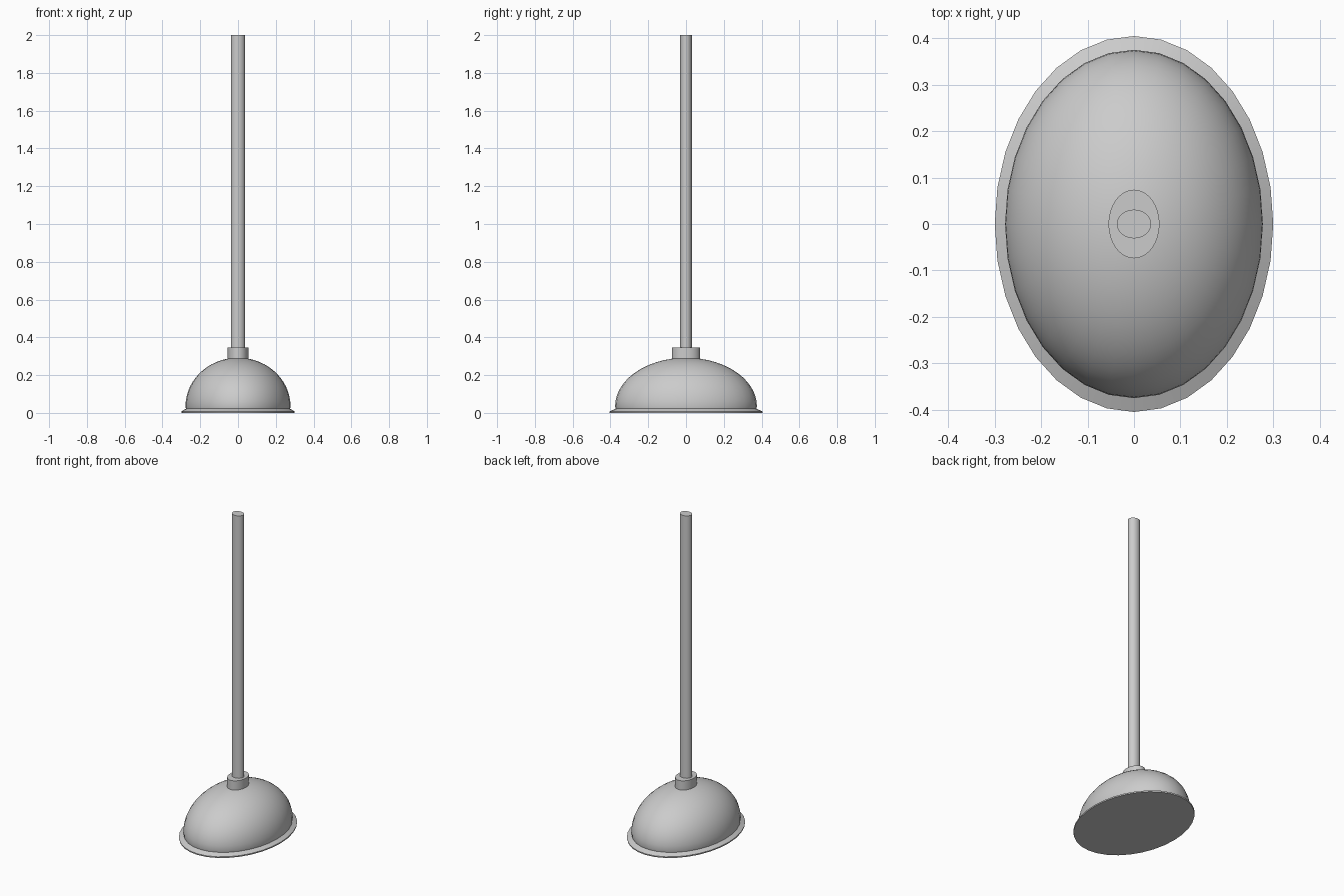
import bpy, bmesh, math

if "Cube" in bpy.data.objects:
    bpy.data.objects.remove(bpy.data.objects["Cube"])

SEG = 32

def lathe(name, profile, ratio, angle=40):
    """Revolve (x radius, z) points into a closed oval solid; y radius = x radius * ratio."""
    bm = bmesh.new()
    rings = []
    for r, z in profile:
        rings.append([bm.verts.new((r * math.cos(2 * math.pi * i / SEG),
                                    r * ratio * math.sin(2 * math.pi * i / SEG), z))
                      for i in range(SEG)])
    for a, b in zip(rings, rings[1:]):
        for i in range(SEG):
            j = (i + 1) % SEG
            bm.faces.new((a[i], a[j], b[j], b[i]))
    bm.faces.new(rings[0][::-1])
    bm.faces.new(rings[-1])
    me = bpy.data.meshes.new(name)
    bm.to_mesh(me)
    bm.free()
    ob = bpy.data.objects.new(name, me)
    bpy.context.collection.objects.link(ob)
    bpy.ops.object.select_all(action='DESELECT')
    ob.select_set(True)
    bpy.context.view_layer.objects.active = ob
    bpy.ops.object.shade_smooth_by_angle(angle=math.radians(angle))
    return ob

# rubber cup: flared lip with closed underside, then a half-oval dome
lip = [(0.30, 0.004), (0.30, 0.008), (0.276, 0.022)]
dome = [(0.278 * math.cos(t), 0.035 + 0.257 * math.sin(t))
        for t in (math.radians(84 * k / 14) for k in range(15))]
lathe("rubber_cup", [(0.299, 0.0)] + lip + dome, 0.405 / 0.30, 30)

# oval collar on top of the dome
lathe("collar", [(0.055, 0.275), (0.055, 0.345)], 0.074 / 0.055)

# long wooden handle
lathe("handle", [(0.037, 0.335), (0.037, 2.0)], 0.031 / 0.037)
